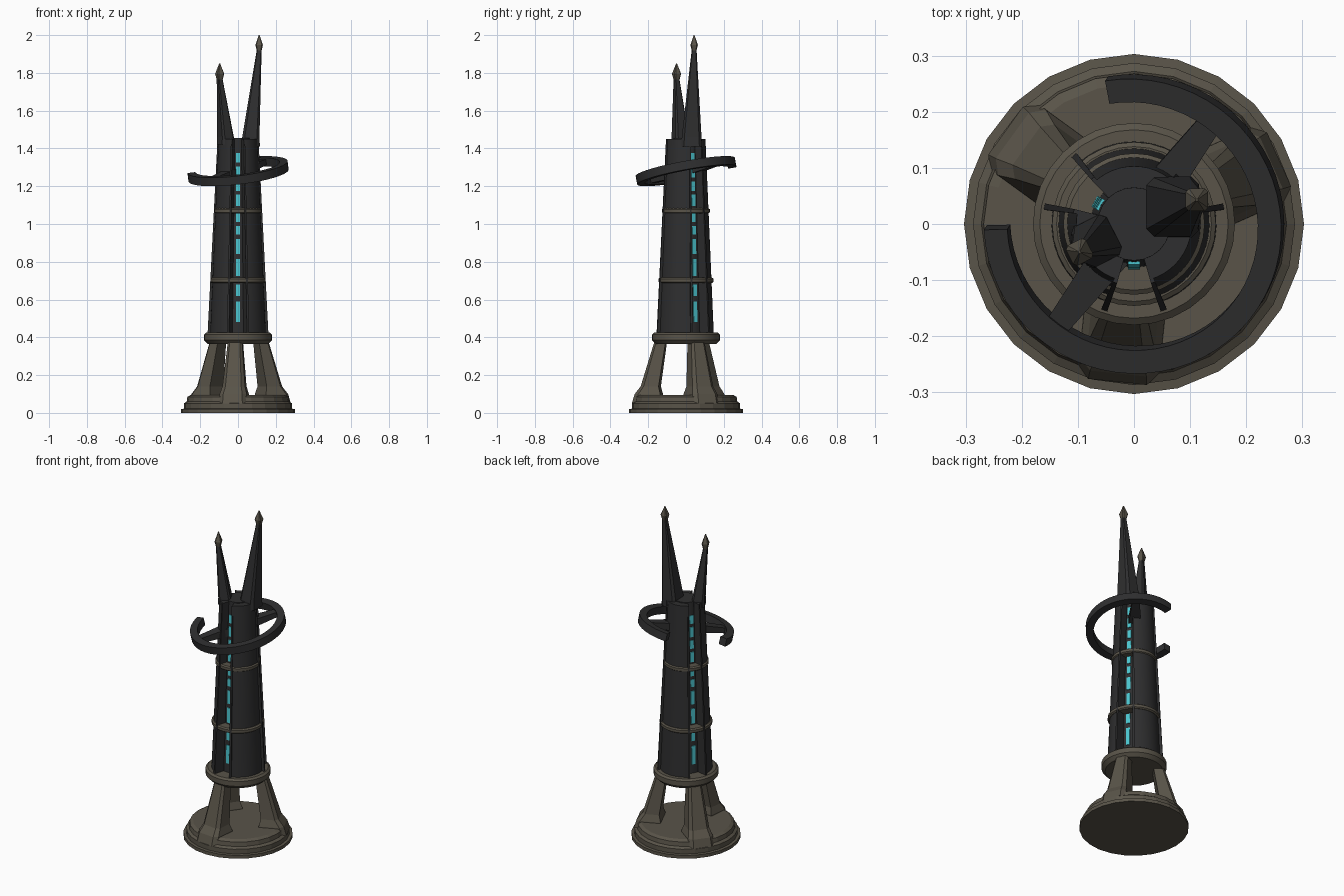
import bpy, bmesh
from math import sin, cos, radians, atan
from mathutils import Matrix, Vector

cube = bpy.data.objects.get("Cube")
if cube:
    bpy.data.objects.remove(cube, do_unlink=True)


def material(name, color):
    mat = bpy.data.materials.new(name)
    mat.use_nodes = True
    mat.diffuse_color = (*color, 1)
    bsdf = mat.node_tree.nodes["Principled BSDF"]
    bsdf.inputs["Base Color"].default_value = (*color, 1)
    return mat


DARK = material("charcoal metal", (0.028, 0.028, 0.029))
STONE = material("brown stone", (0.1, 0.088, 0.066))
GLOW = material("cyan glow", (0.07, 0.56, 0.62))


def loft(name, sections, mat, matrix=None, smooth=False):
    """Skin equal-length cross-sections and cap both ends."""
    bm = bmesh.new()
    rows = [[bm.verts.new(p) for p in s] for s in sections]
    n = len(rows[0])
    for a, b in zip(rows, rows[1:]):
        for i in range(n):
            j = (i + 1) % n
            bm.faces.new((a[i], a[j], b[j], b[i]))
    bm.faces.new(rows[0][::-1])
    bm.faces.new(rows[-1])
    if matrix:
        bm.transform(matrix)
    bmesh.ops.recalc_face_normals(bm, faces=bm.faces)
    mesh = bpy.data.meshes.new(name)
    bm.to_mesh(mesh)
    bm.free()
    mesh.materials.append(mat)
    obj = bpy.data.objects.new(name, mesh)
    bpy.context.collection.objects.link(obj)
    if smooth:
        bpy.ops.object.select_all(action='DESELECT')
        obj.select_set(True)
        bpy.context.view_layer.objects.active = obj
        bpy.ops.object.shade_smooth_by_angle(angle=radians(25))
    return obj


def polar(r, deg, z):
    return (r * cos(radians(deg)), r * sin(radians(deg)), z)


def turned(name, profile, mat, sides=24, smooth=False):
    sections = [[polar(r, 360 * i / sides, z) for i in range(sides)] for r, z in profile]
    return loft(name, sections, mat, smooth=smooth)


def chamfered(cx, cy, hx, hy, z, turn=0):
    """Rectangle with cut corners, turned about its centre."""
    c = 0.3 * min(hx, hy)
    rot = Matrix.Rotation(radians(turn), 3, 'Z')
    corners = [(hx, c - hy), (hx, hy - c), (hx - c, hy), (c - hx, hy),
               (-hx, hy - c), (-hx, c - hy), (c - hx, -hy), (hx - c, -hy)]
    return [rot @ Vector((x, y, 0)) + Vector((cx, cy, z)) for x, y in corners]


def spin(deg):
    return Matrix.Rotation(radians(deg), 4, 'Z')


# Stepped base and the collar carrying the tower
turned("base", [(0.303, 0), (0.303, 0.02), (0.287, 0.022), (0.287, 0.05),
                (0.272, 0.06), (0.268, 0.085), (0.25, 0.095)], STONE)
turned("collar", [(0.16, 0.365), (0.18, 0.385), (0.18, 0.415), (0.168, 0.425)], STONE, 32, True)

# Three flared legs
for k in range(3):
    sections = []
    for z, inner, outer, w in [(0.05, 0.13, 0.283, 0.075), (0.1, 0.13, 0.268, 0.072),
                               (0.14, 0.14, 0.237, 0.06), (0.375, 0.105, 0.166, 0.038)]:
        c = w * 0.3
        sections.append([(inner, -w, z), (outer - c, -w, z), (outer, c - w, z),
                         (outer, w - c, z), (outer - c, w, z), (inner, w, z)])
    loft(f"leg_{k + 1}", sections, STONE, spin(24 + 120 * k))

# Tower core, seen at the bottom of the grooves
BOTTOM, TOP = 0.42, 1.45


def core_radius(z):
    return 0.068 + (1.37 - z) * 0.034


turned("core", [(core_radius(z), z) for z in (0.38, TOP + 0.005)], DARK, 24, True)

# Three curved wall panels with a raised rib along each edge
for k in range(3):
    middle = 90 + 120 * k
    walls = []
    for z, r, half in [(BOTTOM, 0.147, 42), (TOP, 0.103, 43)]:
        arc = [polar(r, -half + 2 * half * i / 12, z) for i in range(13)]
        walls.append(arc + [polar(0.04, half, z), polar(0.04, -half, z)])
    loft(f"wall_panel_{k + 1}", walls, DARK, spin(middle), True)
    for side in (-1, 1):
        ribs = []
        for z, r, half in [(BOTTOM, 0.163, 42), (TOP, 0.11, 43)]:
            ribs.append([polar(rad, side * (half + off), z)
                         for rad, off in ((0.06, -3), (r, -3), (r, 1), (0.06, 1))])
        loft(f"rib_{k + 1}_{'left' if side > 0 else 'right'}", ribs, DARK, spin(middle))

# Bands around the tower
for name, z, r in [("lower_band", 0.702, 0.146), ("upper_band", 1.07, 0.126)]:
    turned(name, [(r - 0.008, z - 0.014), (r, z - 0.008), (r, z + 0.008),
                  (r - 0.008, z + 0.014)], STONE, 32, True)

# Dashed light strips in the grooves
DASHES = [(0.48, 0.59), (0.62, 0.68), (0.725, 0.815), (0.84, 0.92), (0.945, 0.99),
          (1.01, 1.055), (1.095, 1.155), (1.175, 1.225), (1.245, 1.305), (1.325, 1.375)]
for k in range(3):
    for i, (low, high) in enumerate(DASHES):
        dash = []
        for z in (low, high):
            r = core_radius(z)
            dash.append([(r - 0.004, -0.011, z), (r + 0.004, -0.011, z),
                         (r + 0.004, 0.011, z), (r - 0.004, 0.011, z)])
        loft(f"light_{k + 1}_{i + 1}", dash, GLOW, spin(30 + 120 * k))

# Tilted open ring and its two struts
LEAN = radians(57)
tilt = (Matrix.Translation((0, 0, 1.28)) @
        Matrix.Rotation(atan(0.22), 4, Vector((sin(LEAN), -cos(LEAN), 0))))
ring = []
for i in range(49):
    a = 182 + (460 - 182) * i / 48
    ring.append([polar(r, a, z) for r, z in
                 ((0.225, -0.023), (0.267, -0.023), (0.267, 0.023), (0.225, 0.023))])
loft("open_ring", ring, DARK, tilt, True)
for name, turn in [("back_strut", 53), ("front_strut", 233)]:
    strut = []
    for r, w, h in [(0.06, 0.034, 0.024), (0.235, 0.021, 0.014)]:
        strut.append([(r, -w, -h), (r, w, -h), (r, w, h), (r, -w, h)])
    loft(name, strut, DARK, tilt @ spin(turn))


# Two leaning spires with pointed finials
def spire(name, base, tip, half, low, neck, top, turn):
    hx, hy = half
    loft(name, [chamfered(*base, hx, hy, low, turn),
                chamfered(*base, hx * 0.95, hy * 0.95, TOP + 0.01, turn),
                chamfered(*tip, 0.013, 0.013, neck, turn)], DARK)
    middle = neck + (top - neck) * 0.35
    loft(name + "_finial", [chamfered(*tip, h, h, z, turn) for h, z in
                            ((0.012, neck - 0.005), (0.02, middle), (0.002, top))], STONE)


spire("tall_spire", (0.068, 0.03), (0.112, 0.043), (0.048, 0.055), 1.41, 1.92, 2.0, 0)
spire("short_spire", (-0.066, -0.03), (-0.097, -0.05), (0.036, 0.042), 1.42, 1.765, 1.85, 27)
